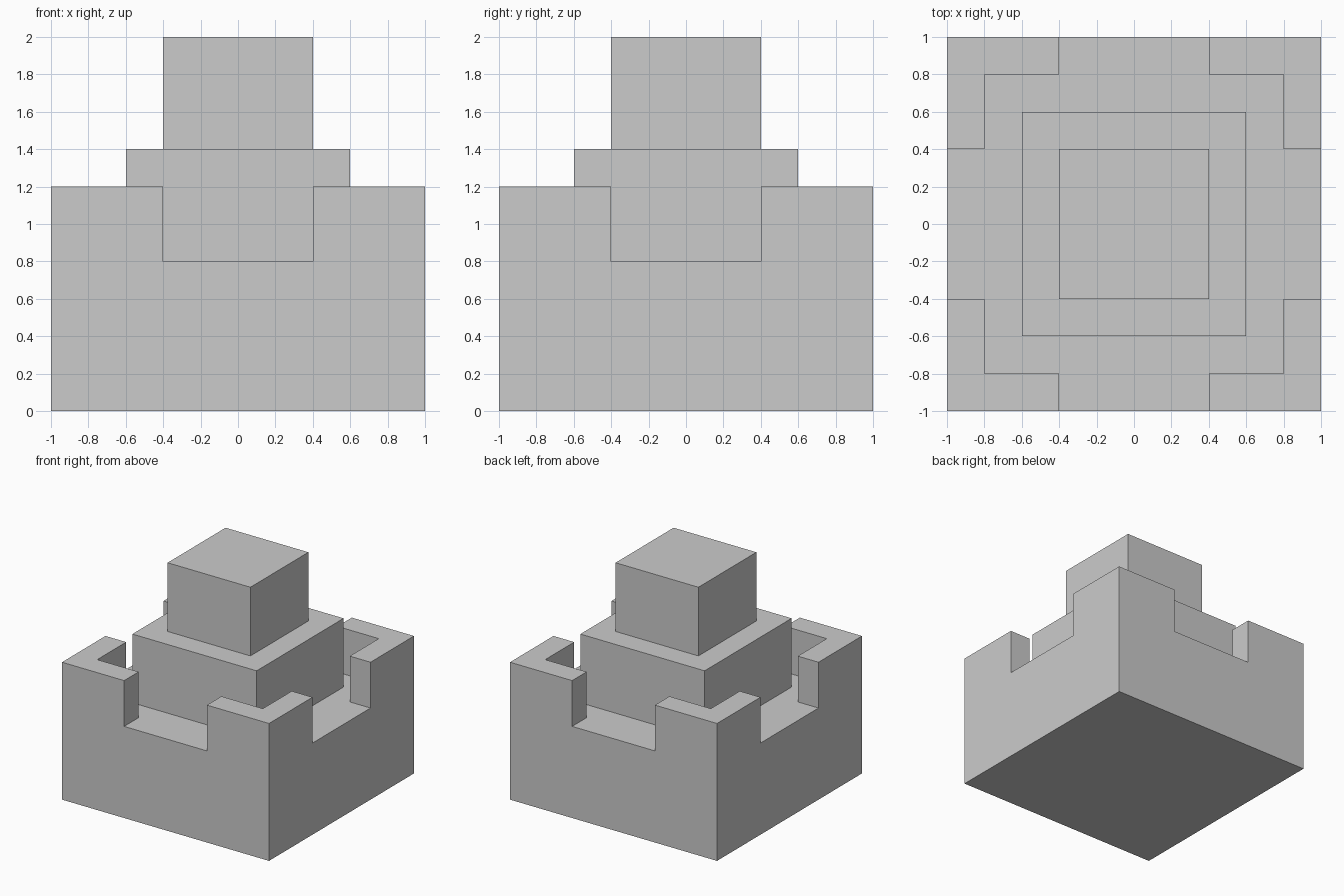
import bpy

if "Cube" in bpy.data.objects:
    bpy.data.objects.remove(bpy.data.objects["Cube"])


def box(name, width, depth, bottom, top):
    """Axis-aligned box centred on x = y = 0."""
    bpy.ops.mesh.primitive_cube_add(size=1, location=(0, 0, (bottom + top) / 2))
    obj = bpy.context.object
    obj.name = obj.data.name = name
    obj.scale = (width, depth, top - bottom)
    bpy.ops.object.transform_apply(location=True, rotation=False, scale=True)
    return obj


# Base block, cut so that four L-shaped corner walls remain
base = box("base_with_corner_walls", 2.0, 2.0, 0.0, 1.2)
cuts = [
    ("courtyard_cutter", 1.6, 1.6),
    ("side_gap_cutter", 2.4, 0.8),
    ("front_back_gap_cutter", 0.8, 2.4),
]
for name, width, depth in cuts:
    cutter = box(name, width, depth, 0.8, 1.6)
    cutter.hide_render = True
    cutter.hide_set(True)
    mod = base.modifiers.new(name, 'BOOLEAN')
    mod.operation = 'DIFFERENCE'
    mod.solver = 'EXACT'
    mod.object = cutter

# Stepped tower standing in the courtyard
box("middle_block", 1.2, 1.2, 0.8, 1.4)
box("top_block", 0.8, 0.8, 1.4, 2.0)
